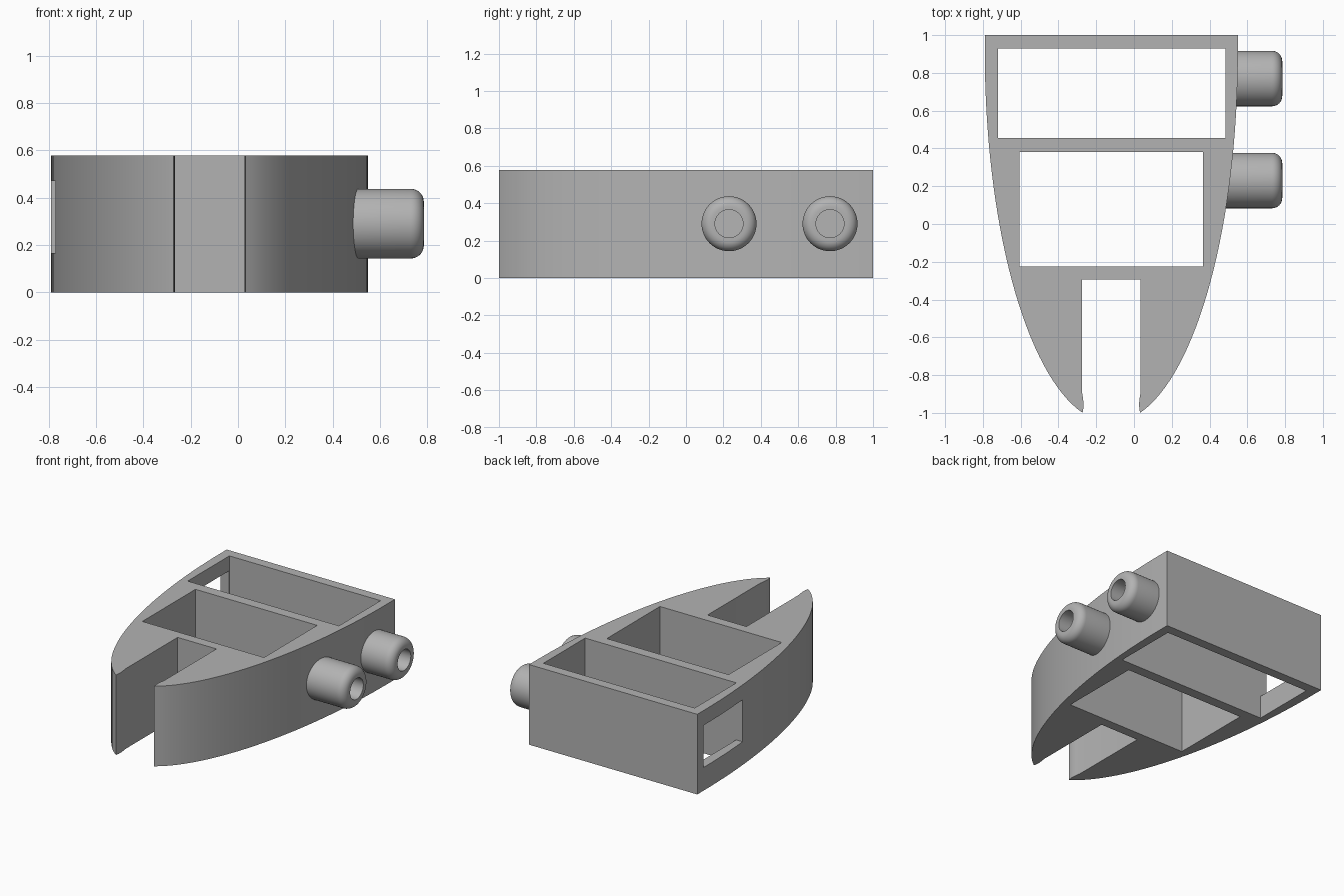
import bpy, bmesh
from math import sin, cos, pi, sqrt, asin
from mathutils import Matrix

cube = bpy.data.objects.get("Cube")
if cube:
    bpy.data.objects.remove(cube, do_unlink=True)

grey = bpy.data.materials.new("plain grey")
grey.use_nodes = True
grey.diffuse_color = (0.45, 0.45, 0.45, 1)
grey.node_tree.nodes["Principled BSDF"].inputs["Base Color"].default_value = (0.45, 0.45, 0.45, 1)

MID, HALF, HEIGHT = -0.12, 0.67, 0.577


def finish(name, bm):
    bmesh.ops.recalc_face_normals(bm, faces=bm.faces[:])
    mesh = bpy.data.meshes.new(name)
    bm.to_mesh(mesh)
    bm.free()
    mesh.materials.append(grey)
    obj = bpy.data.objects.new(name, mesh)
    bpy.context.collection.objects.link(obj)
    return obj


def smooth(obj):
    bpy.ops.object.select_all(action='DESELECT')
    obj.select_set(True)
    bpy.context.view_layer.objects.active = obj
    bpy.ops.object.shade_smooth_by_angle(angle=0.5)


def prism(name, points, z0, z1):
    bm = bmesh.new()
    face = bm.faces.new([bm.verts.new((x, y, z0)) for x, y in points])
    top = bmesh.ops.extrude_face_region(bm, geom=[face])["geom"]
    bmesh.ops.translate(bm, vec=(0, 0, z1 - z0),
                        verts=[v for v in top if isinstance(v, bmesh.types.BMVert)])
    return finish(name, bm)


def box(name, x0, x1, y0, y1, z0, z1):
    return prism(name, [(x0, y0), (x1, y0), (x1, y1), (x0, y1)], z0, z1)


# Body: elliptical flanks, square back, open slot between two slightly curled prongs
BELLY, STEPS, TIP = 0.92, 32, 0.152
a_end = asin(sqrt(1 - (TIP / HALF) ** 2))
length = (1 + BELLY) / sin(a_end)
half = [(HALF, 1)]
half += [(HALF * cos(a_end * i / STEPS), BELLY - length * sin(a_end * i / STEPS))
         for i in range(STEPS + 1)]
half += [(0.148, -0.975), (0.147, -0.95), (0.15, -0.92), (0.155, -0.89), (0.155, -0.295)]
outline = [(MID + x, y) for x, y in half] + [(MID - x, y) for x, y in reversed(half)]
body = prism("body", outline, 0, HEIGHT)

# Through pockets and the side window
cutters = [
    box("rear_pocket_cutter", -0.72, 0.485, 0.455, 0.93, -0.1, 0.7),
    box("front_pocket_cutter", -0.605, 0.365, -0.225, 0.38, -0.1, 0.7),
    box("side_window_cutter", -0.95, -0.6, 0.457, 0.928, 0.167, 0.47),
]
for cutter in cutters:
    mod = body.modifiers.new(cutter.name, 'BOOLEAN')
    mod.operation = 'DIFFERENCE'
    mod.solver = 'EXACT'
    mod.object = cutter
bpy.context.view_layer.update()
cut_mesh = bpy.data.meshes.new_from_object(
    body.evaluated_get(bpy.context.evaluated_depsgraph_get()))
body.modifiers.clear()
body.data = cut_mesh
for cutter in cutters:
    bpy.data.objects.remove(cutter, do_unlink=True)
smooth(body)


# Hollow rounded knobs on the left flank
def knob(name, y, base, end=0.785, outer=0.147, hole=0.075, fillet=0.055):
    profile = [(base, hole), (base, outer)]
    profile += [(end - fillet + fillet * sin(t), outer - fillet + fillet * cos(t))
                for t in (i * pi / 16 for i in range(9))]
    profile.append((end, hole))
    bm = bmesh.new()
    verts = [bm.verts.new((x, 0, r)) for x, r in profile]
    edges = [bm.edges.new((v, verts[(i + 1) % len(verts)])) for i, v in enumerate(verts)]
    bmesh.ops.spin(bm, geom=verts + edges, cent=(0, 0, 0), axis=(1, 0, 0),
                   angle=2 * pi, steps=48)
    bmesh.ops.remove_doubles(bm, verts=bm.verts[:], dist=1e-4)
    bmesh.ops.transform(bm, matrix=Matrix.Translation((0, y, 0.29)), verts=bm.verts[:])
    smooth(finish(name, bm))


knob("rear_knob", 0.77, 0.51)
knob("front_knob", 0.23, 0.45)
